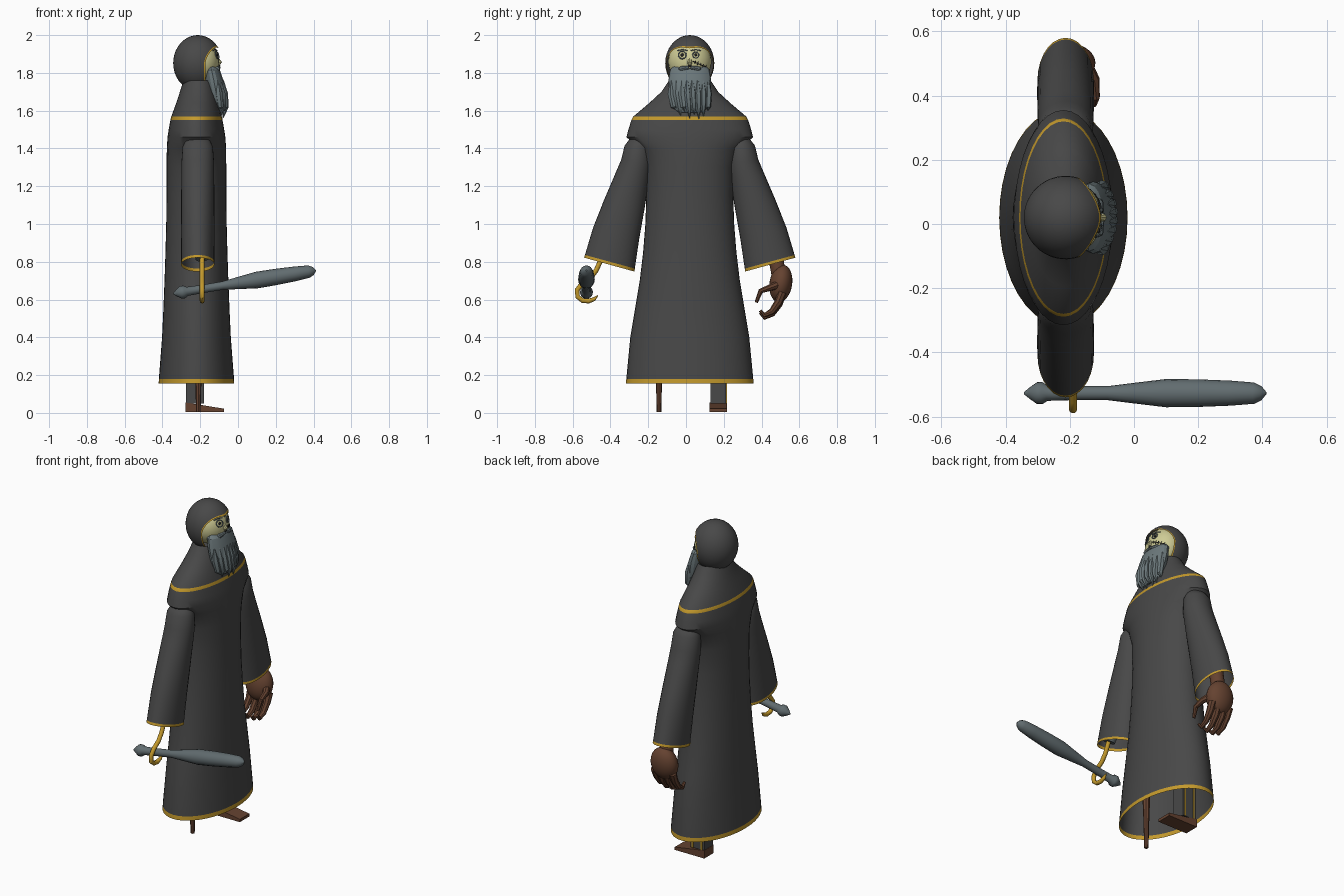
import bpy, bmesh, math
from mathutils import Vector, Matrix

if "Cube" in bpy.data.objects:
    bpy.data.objects.remove(bpy.data.objects["Cube"])

CX, CY = -0.22, 0.02      # body axis


def mat(name, rgb):
    m = bpy.data.materials.new(name)
    m.diffuse_color = (*rgb, 1)
    m.use_nodes = True
    m.node_tree.nodes["Principled BSDF"].inputs["Base Color"].default_value = m.diffuse_color
    return m


CLOTH = mat("charcoal cloth", (0.065, 0.065, 0.065))
GOLD = mat("gold trim", (0.55, 0.32, 0.025))
SKIN = mat("pale skin", (0.62, 0.6, 0.3))
BEARD = mat("grey beard", (0.15, 0.19, 0.2))
STEEL = mat("grey steel", (0.12, 0.15, 0.16))
BROWN = mat("brown leather", (0.13, 0.055, 0.03))
DARK = mat("dark thread", (0.02, 0.02, 0.02))


def finish(name, bm, mats, angle=40):
    bmesh.ops.recalc_face_normals(bm, faces=bm.faces)
    me = bpy.data.meshes.new(name)
    bm.to_mesh(me)
    bm.free()
    for m in mats:
        me.materials.append(m)
    ob = bpy.data.objects.new(name, me)
    bpy.context.collection.objects.link(ob)
    bpy.ops.object.select_all(action='DESELECT')
    ob.select_set(True)
    bpy.context.view_layer.objects.active = ob
    bpy.ops.object.shade_smooth_by_angle(angle=math.radians(angle))
    return ob


def loft(name, rings, mats, bands=(), cap0=False, cap1=False, angle=40):
    """Skin a list of point rings; band numbers in `bands` take the second material."""
    bm = bmesh.new()
    vr = [[bm.verts.new(p) for p in r] for r in rings]
    n = len(vr[0])
    for i in range(len(vr) - 1):
        for j in range(n):
            k = (j + 1) % n
            f = bm.faces.new((vr[i][j], vr[i][k], vr[i + 1][k], vr[i + 1][j]))
            f.material_index = 1 if i in bands else 0
    if cap0:
        bm.faces.new(vr[0])
    if cap1:
        bm.faces.new(vr[-1])
    return finish(name, bm, mats, angle)


def ellipse(cx, cy, z, rx, ry, n=32, tilt=0.0):
    return [(cx + rx * math.sin(2 * math.pi * j / n), cy + ry * math.cos(2 * math.pi * j / n),
             z + tilt * math.cos(2 * math.pi * j / n)) for j in range(n)]


def tube(name, pts, radii, m, n=10, flat=1.0):
    """Round tube along a path, with one radius per point."""
    pts = [Vector(p) for p in pts]
    rings = []
    for i, p in enumerate(pts):
        t = (pts[min(i + 1, len(pts) - 1)] - pts[max(i - 1, 0)]).normalized()
        u = t.orthogonal().normalized() if i == 0 else (u - t * u.dot(t)).normalized()
        v = t.cross(u)
        rings.append([p + radii[i] * (u * math.cos(2 * math.pi * j / n) +
                                      v * flat * math.sin(2 * math.pi * j / n)) for j in range(n)])
    return loft(name, rings, [m], cap0=True, cap1=True)


def ellipsoid(name, c, r, m, rot=None):
    bm = bmesh.new()
    bmesh.ops.create_uvsphere(bm, u_segments=24, v_segments=16, radius=1)
    bm.transform(Matrix.Translation(c) @ (rot or Matrix()) @ Matrix.Diagonal((*r, 1)))
    return finish(name, bm, [m])


def box(name, lo, hi, m, toe=1.0):
    """Box whose top front edge can be lowered by `toe`."""
    bm = bmesh.new()
    bmesh.ops.create_cube(bm, size=1)
    for v in bm.verts:
        q = [lo[i] + (hi[i] - lo[i]) * (v.co[i] + 0.5) for i in range(3)]
        if v.co.x > 0 and v.co.z > 0:
            q[2] = lo[2] + (hi[2] - lo[2]) * toe
        v.co = q
    return finish(name, bm, [m], 30)


# Robe, hem, shoulder cape and neck
body = [(0.155, .2, .338), (0.18, .199, .336), (0.4, .182, .315), (0.55, .175, .29), (0.7, .169, .265),
        (0.85, .164, .247), (1.0, .16, .235), (1.15, .158, .23), (1.3, .158, .236), (1.4, .157, .27),
        (1.46, .153, .335), (1.5, .147, .325), (1.55, .138, .309), (1.568, .134, .3),
        (1.64, .112, .215), (1.7, .096, .15), (1.76, .08, .11)]
loft("robe", [ellipse(CX + max(0, z - 1.56) * .06, CY, z, rx, ry, 40) for z, rx, ry in body],
     [CLOTH, GOLD], bands=(0, 12))

# Sleeves: centre offset, height, half depth, half width, tilt
sleeve = [(.262, 1.465, .03, .025, 0), (.268, 1.45, .06, .05, 0), (.275, 1.41, .08, .07, .005),
          (.283, 1.33, .086, .08, .01), (.305, 1.25, .087, .09, .015), (.348, 1.1, .088, .108, .022),
          (.39, .95, .089, .122, .03), (.423, .8, .088, .132, .036), (.426, .785, .088, .134, .037)]
for side, label in ((-1, "right"), (1, "left")):
    rings = [ellipse(-.213, CY + side * o, z, rx, ry, 28, side * t) for o, z, rx, ry, t in sleeve]
    loft(label + "_sleeve", rings, [CLOTH, GOLD], bands=(7,), cap0=True)

# Hood: ellipsoid swept from the back to a slanted face opening, rim in gold
rings, n, steps = [], 36, 16
for i in range(steps + 2):
    s = max(i, .15) / steps if i < steps else (0.97 if i == steps else 1.0)
    if i < steps:
        s *= 0.97
    ring = []
    for j in range(n):
        th = 2 * math.pi * j / n
        phi = math.radians(108 + 40 * max(0, math.cos(th)) ** 1.5) * s
        ring.append((-.213 - .13 * math.cos(phi), CY + .13 * math.sin(phi) * math.sin(th),
                     1.852 + .148 * math.sin(phi) * math.cos(th)))
    rings.append(ring)
loft("hood", rings, [CLOTH, GOLD], bands=(steps,), cap0=True)

# Head
FC, FR = (-.2, CY, 1.86), (.1, .115, .118)
ellipsoid("head", FC, FR, SKIN)


def on_face(y, z, out=.002):
    k = 1 - ((y - FC[1]) / FR[1]) ** 2 - ((z - FC[2]) / FR[2]) ** 2
    return (FC[0] + FR[0] * math.sqrt(max(k, 0)) + out, y, z)


# Eyes, brows, nose, scar with stitches
for y, r, label in ((-.02, .02, "right"), (.052, .016, "left")):
    ring = [on_face(y + r * math.cos(a * math.pi / 8), 1.895 + r * math.sin(a * math.pi / 8))
            for a in range(17)]
    tube(label + "_eye_rim", ring, [.0035] * 17, STEEL, 6)
    ellipsoid(label + "_pupil", on_face(y, 1.895, 0), (.005, r * .45, r * .45), DARK)
    tube(label + "_brow", [on_face(y - .026, 1.918), on_face(y, 1.924), on_face(y + .026, 1.918)],
         [.003] * 3, STEEL, 6)
tube("nose", [on_face(.02, 1.885, -.01), on_face(.02, 1.855, .002), on_face(.02, 1.84, -.004)],
     [.006, .013, .008], SKIN, 8)
ellipsoid("nose_hole", on_face(.02, 1.838, .003), (.005, .01, .007), DARK)
scar = [(.035 + .014 * i, 1.862 - .006 * i) for i in range(6)]
tube("scar", [on_face(*p) for p in scar], [.0025] * 6, DARK, 6)
for y, z in scar[1:]:
    tube("stitch", [on_face(y - .003, z - .009), on_face(y + .003, z + .009)], [.002] * 2, DARK, 6)

# Beard: main mass, then pointed locks hanging from it
beard = [(1.835, -.145, .03, .085), (1.815, -.14, .045, .105), (1.76, -.128, .052, .113),
         (1.7, -.117, .052, .11), (1.65, -.108, .045, .1), (1.61, -.1, .033, .082), (1.59, -.098, .02, .06)]
loft("beard", [ellipse(x, CY, z, rx, ry, 18) for z, x, rx, ry in beard], [BEARD],
     cap0=True, cap1=True, angle=25)
tips = (1.605, 1.575, 1.59, 1.56, 1.58, 1.555, 1.57, 1.6)
for i, tip in enumerate(tips):
    u = (i - 3.5) / 3.5
    x = .028 * (1 - u * u)
    tube("beard_lock", [(-.108 + x, CY + .098 * u, 1.76), (-.1 + x, CY + .098 * u, 1.69),
                        (-.092 + x, CY + .09 * u + .006, 1.62), (-.1 + x * .8, CY + .085 * u + .012, tip)],
         [.006, .02, .016, .001], BEARD, 6)
for s in (-1, 1):
    tube("moustache", [on_face(CY + s * .004, 1.828, .004), on_face(CY + s * .045, 1.822, .006),
                       on_face(CY + s * .085, 1.79, .01)], [.008, .014, .004], BEARD, 8)

# Left hand: palm, curled fingers, thumb, wrist
ellipsoid("left_palm", (-.205, .502, .685), (.085, .06, .1), BROWN, Matrix.Rotation(-.15, 4, 'X'))
for i in range(4):
    x, d = -.265 + .04 * i, (.012, 0, 0, .012)[i]
    tube("finger", [(x, .51, .64), (x, .49, .575 + d), (x, .455, .525 + d), (x, .415, .505 + d),
                    (x, .392, .53 + d)], [.024, .021, .017, .013, .008], BROWN, 8)
tube("thumb", [(-.15, .49, .68), (-.125, .45, .665), (-.12, .395, .645), (-.125, .372, .585)],
     [.024, .018, .014, .009], BROWN, 8)
tube("left_wrist", [(-.21, .46, .9), (-.207, .49, .74)], [.04, .04], BROWN, 12)

# Hook in place of the right hand, with its socket
hook = [(-.42, .88), (-.455, .8), (-.475, .755), (-.505, .715), (-.55, .685), (-.577, .65), (-.574, .615),
        (-.548, .595), (-.515, .592), (-.485, .603), (-.466, .622)]
tube("hook", [(-.19, y, z) for y, z in hook], [.013] * 9 + [.01, .002], GOLD)
tube("hook_socket", [(-.2, -.4, .92), (-.19, -.445, .815)], [.045, .035], STEEL, 12)

# Club held by the hook
club = [(-.342, .004), (-.325, .018), (-.302, .034), (-.285, .034), (-.27, .024), (-.2, .022), (-.08, .022),
        (.0, .032), (.1, .044), (.2, .043), (.3, .039), (.375, .033), (.397, .022), (.412, .004)]
tube("club", [(x, -.527, .687 + .163 * x) for x, r in club], [r for x, r in club], STEEL, 16)

# Left leg with side stripes, shoe, and the right peg leg
box("left_leg", (-.275, .13, .05), (-.18, .212, .75), CLOTH)
for x in (-.262, -.2):
    box("leg_stripe", (x, .211, .05), (x + .01, .216, .75), GOLD)
box("shoe", (-.277, .125, .005), (-.075, .217, .055), BROWN, toe=.35)
tube("peg_leg", [(-.21, -.143, .005), (-.21, -.143, .2), (-.21, -.143, .7)], [.012, .017, .035], BROWN, 8)
